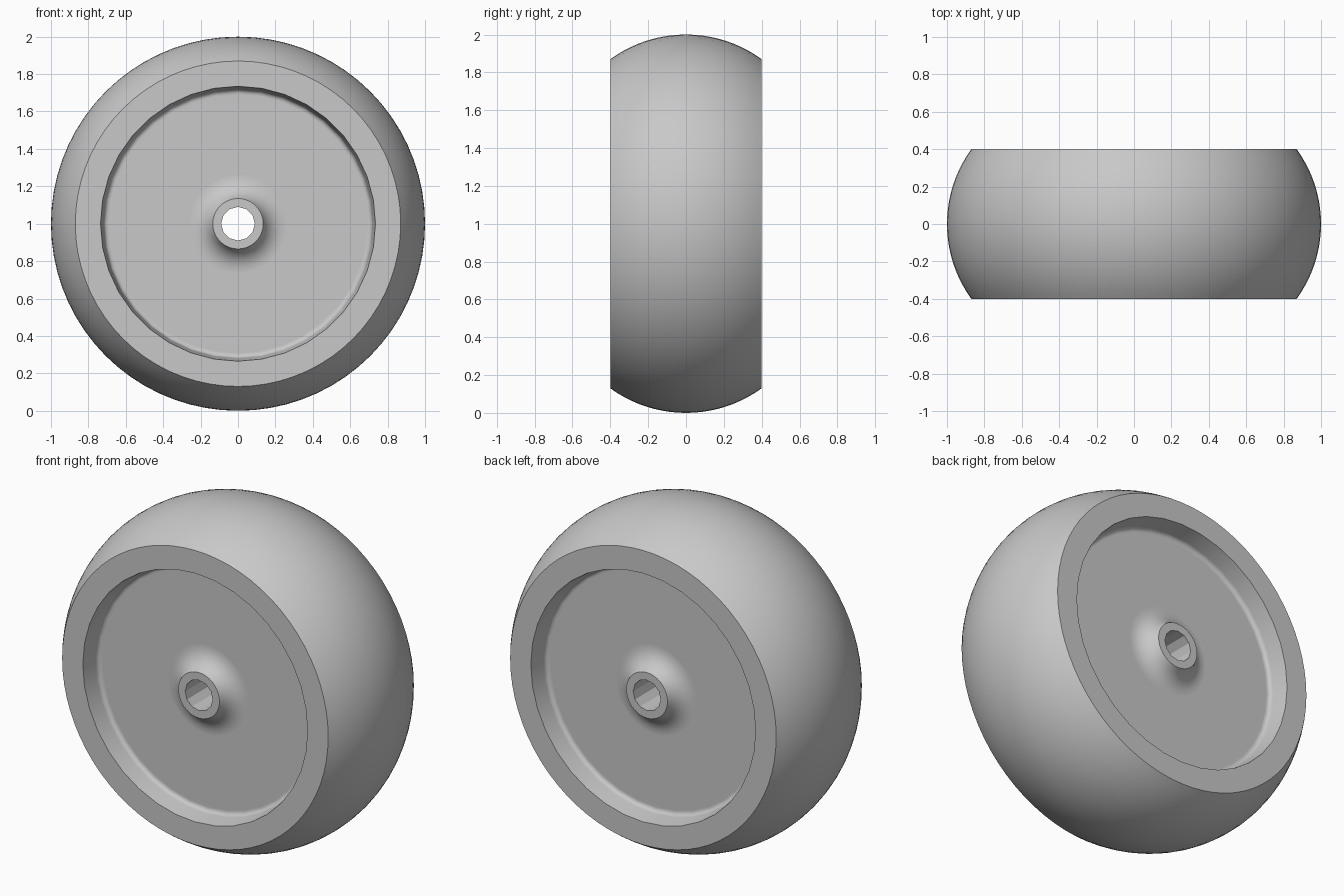
import bpy, bmesh, math

if "Cube" in bpy.data.objects:
    bpy.data.objects.remove(bpy.data.objects["Cube"], do_unlink=True)

HALF_WIDTH = 0.4
FLOOR = 0.28


def arc(cr, cy, radius, start, end, steps, sides):
    """Arc of profile points (radius, offset along axle, number of sides)."""
    points = []
    for i in range(steps + 1):
        a = math.radians(start + (end - start) * i / steps)
        points.append((cr + radius * math.cos(a), cy + radius * math.sin(a), sides))
    return points


def ring(bm, r, y, sides):
    """Circle of vertices around the axle."""
    angles = [math.tau * i / sides for i in range(sides)]
    return [bm.verts.new((r * math.cos(a), y, 1 + r * math.sin(a))) for a in angles]


def skin(bm, loop_a, loop_b):
    """Faces between two rings; one count is a multiple of the other."""
    coarse, fine = sorted((loop_a, loop_b), key=len)
    n, k = len(coarse), len(fine) // len(coarse)
    for i in range(n):
        span = [fine[(i * k + j) % len(fine)] for j in range(k + 1)]
        bm.faces.new([coarse[(i + 1) % n], coarse[i]] + span)


# Half profile, from the middle of the crowned tread to the bore
tread = arc(0.32, 0, 0.68, 0, math.degrees(math.asin(HALF_WIDTH / 0.68)), 10, 72)
recess = [(0.735, HALF_WIDTH, 36)] + arc(0.695, FLOOR + 0.025, 0.025, 0, -90, 5, 36)
web = [(0.69, FLOOR, 36), (0.265, FLOOR, 36)]
hub = arc(0.257, FLOOR + 0.13, 0.13, -90, -160, 6, 36)
bore = [(0.09, hub[-1][1], 12)]
half = tread + recess + web + hub + bore

# Mirror the half profile to the other side and sweep it round the axle
profile = half + [(r, -y, n) for r, y, n in reversed(half[1:])]
bm = bmesh.new()
loops = [ring(bm, *point) for point in profile]
for i, loop in enumerate(loops):
    skin(bm, loop, loops[(i + 1) % len(loops)])
bmesh.ops.recalc_face_normals(bm, faces=bm.faces)

mesh = bpy.data.meshes.new("wheel")
bm.to_mesh(mesh)
bm.free()
wheel = bpy.data.objects.new("wheel", mesh)
bpy.context.collection.objects.link(wheel)

# Plain grey material
grey = bpy.data.materials.new("light_grey")
grey.use_nodes = True
colour = (0.58, 0.58, 0.58, 1)
grey.diffuse_color = colour
grey.node_tree.nodes["Principled BSDF"].inputs["Base Color"].default_value = colour
mesh.materials.append(grey)

# Smooth curved surfaces, crisp rims
bpy.ops.object.select_all(action="DESELECT")
wheel.select_set(True)
bpy.context.view_layer.objects.active = wheel
bpy.ops.object.shade_smooth_by_angle(angle=math.radians(28))
